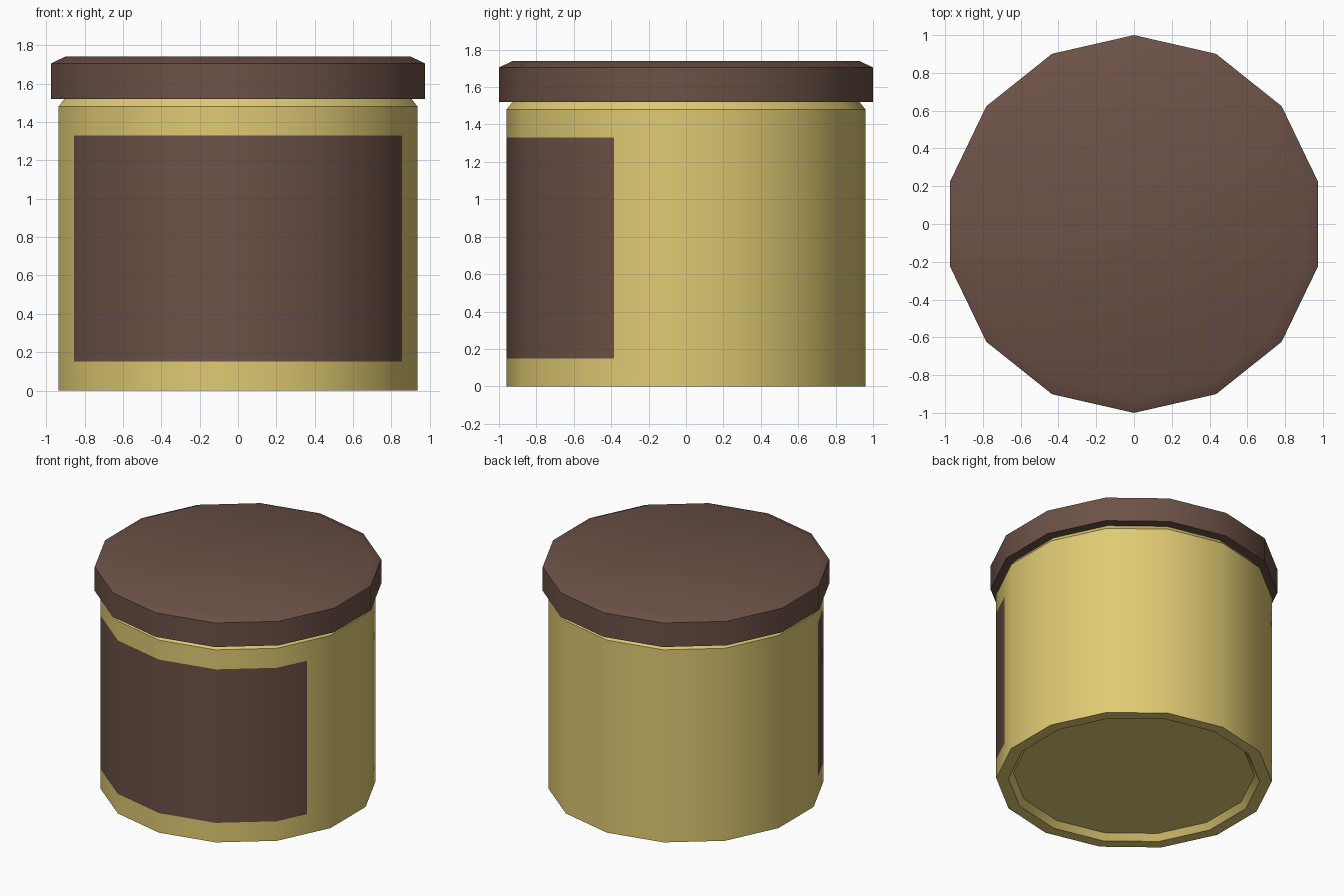
import bpy, bmesh, math

SIDES = 14
LABEL_LOW, LABEL_HIGH, LABEL_HALF = 0.15, 1.33, 0.854

if "Cube" in bpy.data.objects:
    bpy.data.objects.remove(bpy.data.objects["Cube"], do_unlink=True)


def make_material(name, rgb):
    mat = bpy.data.materials.new(name)
    mat.use_nodes = True
    mat.diffuse_color = (*rgb, 1)
    bsdf = next(n for n in mat.node_tree.nodes if n.type == "BSDF_PRINCIPLED")
    bsdf.inputs["Base Color"].default_value = (*rgb, 1)
    bsdf.inputs["Roughness"].default_value = 0.8
    return mat


def lathe(profile):
    """Turn (radius, height) points into a closed faceted solid."""
    bm = bmesh.new()
    rings = []
    for r, z in profile:
        angles = [2 * math.pi * i / SIDES - math.pi / 2 for i in range(SIDES)]
        rings.append([bm.verts.new((r * math.cos(a), r * math.sin(a), z)) for a in angles])
    for low, high in zip(rings, rings[1:]):
        for i in range(SIDES):
            j = (i + 1) % SIDES
            bm.faces.new((low[i], low[j], high[j], high[i]))
    bm.faces.new(rings[0][::-1])
    bm.faces.new(rings[-1])
    bmesh.ops.recalc_face_normals(bm, faces=bm.faces)
    return bm


def finish(name, bm, materials):
    mesh = bpy.data.meshes.new(name)
    bm.to_mesh(mesh)
    bm.free()
    for mat in materials:
        mesh.materials.append(mat)
    obj = bpy.data.objects.new(name, mesh)
    bpy.context.collection.objects.link(obj)
    bpy.ops.object.select_all(action="DESELECT")
    obj.select_set(True)
    bpy.context.view_layer.objects.active = obj
    bpy.ops.object.shade_smooth_by_angle(angle=math.radians(35))
    return obj


yellow = make_material("pale_yellow", (0.74, 0.59, 0.17))
brown = make_material("dark_brown", (0.15, 0.083, 0.062))

# Jar body: recessed base, straight wall, sloped shoulder and neck
body = lathe([(0.84, 0.045), (0.875, 0), (0.96, 0), (0.96, LABEL_LOW),
              (0.96, LABEL_HIGH), (0.96, 1.48), (0.92, 1.53), (0.92, 1.6)])


def in_label_band(face):
    c = face.calc_center_median()
    return c.y < 0 and LABEL_LOW < c.z < LABEL_HIGH and abs(face.normal.z) < 0.1


# Label: cut its upright ends into the front wall and colour the faces between
for side in (-1, 1):
    faces = [f for f in body.faces if in_label_band(f)]
    geom = set(faces)
    for f in faces:
        geom.update(f.edges, f.verts)
    bmesh.ops.bisect_plane(body, geom=list(geom), plane_co=(side * LABEL_HALF, 0, 0),
                           plane_no=(side, 0, 0))
body.normal_update()
for f in body.faces:
    if in_label_band(f) and abs(f.calc_center_median().x) < LABEL_HALF:
        f.material_index = 1
finish("jar_body", body, [yellow, brown])

# Lid: straight rim with a bevelled top
lid = lathe([(0.9, 1.52), (1, 1.52), (1, 1.705), (0.925, 1.74)])
finish("lid", lid, [brown])
